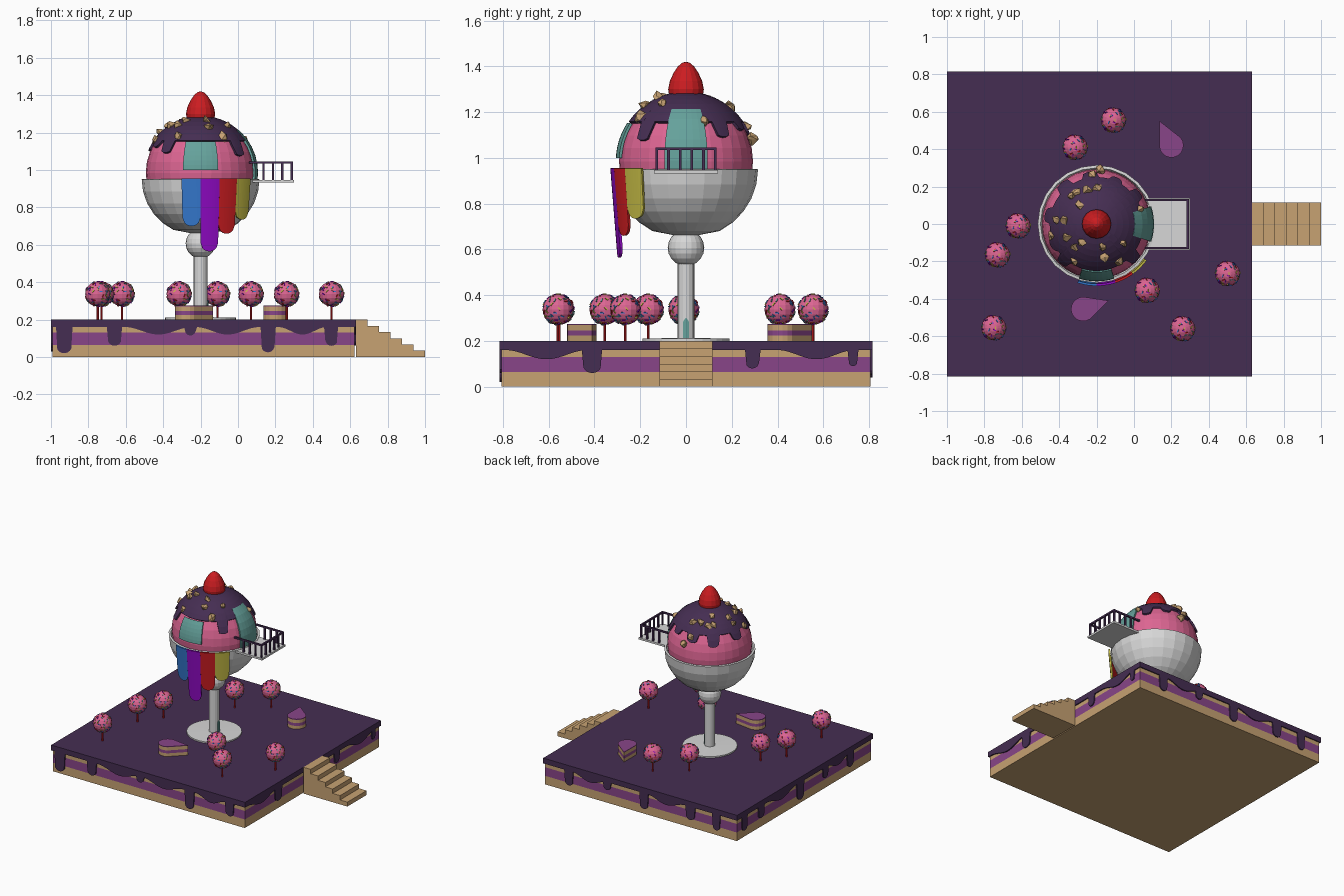
import bpy, bmesh, math, random
from mathutils import Matrix, Vector

random.seed(4)
cube = bpy.data.objects.get("Cube")
if cube:
    bpy.data.objects.remove(cube, do_unlink=True)


def material(name, *rgb):
    m = bpy.data.materials.new(name)
    m.use_nodes = True
    m.diffuse_color = (*rgb, 1)
    m.node_tree.nodes["Principled BSDF"].inputs["Base Color"].default_value = (*rgb, 1)
    return m


TAN = material("sponge_tan", .57, .36, .17)
PLUM = material("berry_filling", .25, .06, .25)
DARK = material("dark_icing", .06, .027, .085)
PINK = material("pink_cream", .72, .13, .29)
WHITE = material("pale_china", .68, .68, .68)
RED = material("cherry_red", .6, .012, .015)
TEAL = material("teal_glass", .13, .36, .33)
BLUE = material("blue_syrup", .035, .19, .62)
VIOLET = material("violet_syrup", .28, .003, .56)
YELLOW = material("yellow_syrup", .56, .5, .06)

CX = -.2                  # centre of the sundae
SCOOP_Z, SCOOP_R = .985, .293
HALF, SLAB_X = .815, -.185


def finish(name, bm, *mats):
    bmesh.ops.recalc_face_normals(bm, faces=bm.faces)
    mesh = bpy.data.meshes.new(name)
    bm.to_mesh(mesh)
    bm.free()
    for m in mats:
        mesh.materials.append(m)
    ob = bpy.data.objects.new(name, mesh)
    bpy.context.collection.objects.link(ob)
    return ob


def box(name, lo, hi, mat):
    bm = bmesh.new()
    bmesh.ops.create_cube(bm, size=1)
    for v in bm.verts:
        v.co = [a + (b - a) * (c + .5) for a, b, c in zip(lo, hi, v.co)]
    return finish(name, bm, mat)


def prism(name, points, offset, mat):
    """Extrude a flat outline along an offset."""
    bm = bmesh.new()
    face = bm.faces.new([bm.verts.new(p) for p in points])
    ext = bmesh.ops.extrude_face_region(bm, geom=[face])["geom"]
    bmesh.ops.translate(bm, vec=offset, verts=[g for g in ext if isinstance(g, bmesh.types.BMVert)])
    return finish(name, bm, mat)


def lathe(name, profile, mat, sides=24):
    """Turn (radius, height) points about the sundae axis."""
    bm = bmesh.new()
    verts = [bm.verts.new((r, 0, z)) for r, z in profile]
    edges = [bm.edges.new(pair) for pair in zip(verts, verts[1:])]
    bmesh.ops.spin(bm, geom=verts + edges, cent=(0, 0, 0), axis=(0, 0, 1),
                   angle=math.tau, steps=sides)
    bmesh.ops.remove_doubles(bm, verts=bm.verts, dist=1e-4)
    ob = finish(name, bm, mat)
    ob.location.x = CX
    return ob


def sheet(name, nu, nv, surface, mat, thickness):
    """Grid over surface(u, v), thickened."""
    bm = bmesh.new()
    rows = [[bm.verts.new(surface(i / nu, j / nv)) for i in range(nu + 1)] for j in range(nv + 1)]
    for a, b in zip(rows, rows[1:]):
        for i in range(nu):
            bm.faces.new((a[i], a[i + 1], b[i + 1], b[i]))
    bmesh.ops.remove_doubles(bm, verts=bm.verts, dist=1e-5)
    ob = finish(name, bm, mat)
    ob.location.x = CX
    mod = ob.modifiers.new("thickness", "SOLIDIFY")
    mod.thickness, mod.offset = thickness, 0
    return ob


def polar(r, degrees, z):
    a = math.radians(degrees)
    return Vector((r * math.cos(a), r * math.sin(a), z))


def on_scoop(r, lon, z):
    return polar(math.sqrt(max(r * r - (z - SCOOP_Z) ** 2, 0)), lon, z)


# Layered cake slab
inner = HALF - .008
for name, z0, z1, mat in (("slab_bottom_sponge", 0, .065, TAN), ("slab_filling", .065, .13, PLUM),
                          ("slab_top_sponge", .13, .165, TAN)):
    box(name, (SLAB_X - inner, -inner, z0), (SLAB_X + inner, inner, z1), mat)
box("slab_icing", (SLAB_X - HALF, -HALF, .165), (SLAB_X + HALF, HALF, .2), DARK)

# Dripping icing edges: drips are (position, half width, bottom), sags are (position, half width)
edges = {
    "front": ([(-.745, .042, .02), (-.475, .037, .06), (-.07, .03, .115), (.345, .036, .025), (.685, .034, .06)],
              [(-.24, .18), (.13, .17), (.53, .13)]),
    "left": ([(-.41, .043, .06), (.29, .03, .08), (.73, .02, .09)], [(-.61, .18), (.57, .17)]),
    "back": ([(-.6, .035, .05), (-.28, .03, .1), (.03, .036, .04), (.42, .036, .06), (.64, .03, .04)],
             [(-.42, .15), (.22, .16)]),
    "right": ([(-.72, .03, .05), (-.52, .036, .07), (-.05, .04, .03), (.25, .03, .08), (.55, .036, .05)],
              [(-.28, .18), (.4, .14)]),
}


def icing_height(s, drips, sags):
    z = .16
    for c, w in sags:
        if abs(s - c) < w:
            z -= .02 * (1 + math.cos(math.pi * (s - c) / w))
    for c, w, low in drips:
        if abs(s - c) <= w:
            z = min(z, low + w - math.sqrt(w * w - (s - c) ** 2))
    return z


for turn, (side, (drips, sags)) in enumerate(edges.items()):
    steps = 240
    line = [(i / steps * 2 - 1) * HALF for i in range(steps + 1)]
    outline = [(s, -HALF, icing_height(s, drips, sags)) for s in line]
    outline += [(HALF, -HALF, .2), (-HALF, -HALF, .2)]
    skirt = prism(side + "_icing_drips", outline, (0, .01, 0), DARK)
    skirt.rotation_euler.z = turn * math.pi / 2
    skirt.location.x = SLAB_X

# Staircase
stair, x0, run = [(.63, 0)], .63, .37 / 6
for i in range(6):
    z = .2 * (6 - i) / 6
    stair += [(x0 + run * i, z), (x0 + run * (i + 1), z)]
stair.append((1, 0))
prism("staircase", [(x, -.115, z) for x, z in stair], (0, .23, 0), TAN)

# Sundae dish
lathe("dish_foot", [(0, .2), (.19, .2), (.19, .21), (.04, .213), (0, .213)], WHITE, 32)
lathe("dish_stem", [(.037, .205), (.037, .56)], WHITE, 16)
lathe("dish_knob", [(.08 * math.sin(math.pi * i / 10), .607 - .08 * math.cos(math.pi * i / 10))
                    for i in range(11)], WHITE, 20)
bowl = [(0, .652)]
for i in range(1, 7):
    a = math.pi / 2 * (.17 + .83 * i / 6)
    bowl.append((.315 * math.sin(a), .95 - .305 * math.cos(a)))
lathe("dish_bowl", bowl + [(.3, .952), (.285, .9), (.2, .78), (0, .72)], WHITE, 24)
sheet("stem_door", 4, 4, lambda u, v: polar(.039, -18 + 36 * u, .213 + v * (.07 + .017 * math.sin(math.pi * u))),
      TEAL, .004)

# Ice cream scoop
lathe("ice_cream", [(SCOOP_R * math.sin(math.pi * i / 16), SCOOP_Z - SCOOP_R * math.cos(math.pi * i / 16))
                    for i in range(17)], PINK, 32)

# Chocolate cap with drips
cap_drips = [(-42, 1.075), (36, 1.09), (66, 1.12), (98, 1.1), (130, 1.08), (170, 1.1), (205, 1.12), (228, 1.09)]


def cap_surface(u, v):
    lon = 360 * u
    low = 1.155
    for c, bottom in cap_drips:
        d = abs((lon - c + 180) % 360 - 180)
        if d < 9:
            low = min(low, bottom + .03 * (1 - math.sqrt(1 - (d / 9) ** 2)))
    r = SCOOP_R + .006
    end = math.acos((low - SCOOP_Z) / r)
    return on_scoop(r, lon, SCOOP_Z + r * math.cos(end * v))


sheet("chocolate_cap", 120, 8, cap_surface, DARK, .012)

# Strawberry on top
lathe("strawberry", [(0, 1.27), (.074, 1.275), (.078, 1.3), (.071, 1.335), (.055, 1.37),
                     (.035, 1.4), (.016, 1.416), (0, 1.42)], RED, 16)

# Curved window and balcony door
for name, lon, low, high in (("front_window", -90, 1, 1.15), ("balcony_door", 0, .945, 1.21)):
    sheet(name, 6, 6, lambda u, v: on_scoop(SCOOP_R + .008, lon - 18 + 36 * u, low + (high - low) * v), TEAL, .012)

# Syrup tongues hanging off the rim
for i, (name, low, mat) in enumerate((("blue", .7, BLUE), ("violet", .565, VIOLET),
                                      ("red", .66, RED), ("yellow", .735, YELLOW))):
    def tongue(u, v):
        t = 2 * u - 1
        z = .955 + v * (low + .045 * (1 - math.sqrt(1 - t * t)) - .955)
        return polar(.325 - .08 * (.955 - z), -108 + 18 * (i + u), z)
    sheet(name + "_syrup_tongue", 10, 5, tongue, mat, .012)

# Nut pieces scattered on the cap
nuts = [(-.11, .17), (-.02, .26), (-.09, .1), (-.05, .18), (0, .19), (-.21, .02), (-.17, .02), (-.12, -.12),
        (-.08, -.1), (.03, -.12), (.14, -.1), (.04, -.18), (.12, -.2), (.23, .08), (-.16, -.07),
        (-.12, -.2), (-.24, -.06), (-.13, .15), (.02, .29)]
bm = bmesh.new()
for x, y in nuts:
    z = SCOOP_Z + math.sqrt(max(.303 ** 2 - x * x - y * y, .01))
    chunk = bmesh.ops.create_icosphere(bm, subdivisions=1, radius=.024,
                                       matrix=Matrix.Translation((x, y, z)))["verts"]
    for v in chunk:
        v.co += Vector([random.uniform(-.009, .009) for _ in range(3)])
finish("nut_pieces", bm, TAN).location.x = CX

# Balcony with railing
box("balcony_floor", (.06, -.14, .932), (.3, .14, .947), WHITE)
rail_y, rail_x, t = .128, .287, .006


def post(x, y):
    box("railing_post", (x - t, y - t, .945), (x + t, y + t, 1.04), DARK)


for side in (-1, 1):
    y = side * rail_y
    box("side_handrail", (.06, y - t, 1.034), (rail_x + t, y + t, 1.046), DARK)
    for k in range(4):
        post(rail_x - .05 * k, y)
box("front_handrail", (rail_x - t, -rail_y, 1.034), (rail_x + t, rail_y, 1.046), DARK)
for k in range(1, 5):
    post(rail_x, -rail_y + 2 * rail_y * k / 5)

# Lollipop trees with sprinkles, sharing one mesh
bm = bmesh.new()
bmesh.ops.create_cone(bm, cap_ends=True, segments=8, radius1=.006, radius2=.006, depth=.1,
                      matrix=Matrix.Translation((0, 0, .05)))
for f in bm.faces:
    f.material_index = 1
centre = Vector((0, 0, .137))
bmesh.ops.create_uvsphere(bm, u_segments=16, v_segments=10, radius=.067, matrix=Matrix.Translation(centre))
for k in range(90):
    n = Vector([random.gauss(0, 1) for _ in range(3)]).normalized()
    place = Matrix.Translation(centre + n * .067) @ n.to_track_quat("Z", "Y").to_matrix().to_4x4()
    place = place @ Matrix.Rotation(random.uniform(0, math.pi), 4, "Z") @ Matrix.Diagonal((.016, .005, .005, 1))
    verts = bmesh.ops.create_cube(bm, size=1, matrix=place)["verts"]
    for f in {f for v in verts for f in v.link_faces}:
        f.material_index = 1 + k % 5
tree = finish("lollipop_tree", bm, PINK, RED, BLUE, YELLOW, VIOLET, TEAL)
spots = [(-.11, .555), (-.315, .41), (-.62, -.01), (-.73, -.165), (-.75, -.555), (.07, -.355), (.26, -.56), (.5, -.265)]
for k, (x, y) in enumerate(spots):
    ob = tree if k == 0 else tree.copy()
    if k:
        bpy.context.collection.objects.link(ob)
    ob.location = (x, y, .2)

# Teardrop cake slices: round centre and pointed tip
for cx, cy, tx, ty in ((.2, .42, .137, .55), (-.272, -.455, -.135, -.41)):
    aim = math.degrees(math.atan2(ty - cy, tx - cx))
    for name, z0, z1, mat in (("lower_sponge", .2, .224, TAN), ("filling", .224, .246, PLUM),
                              ("upper_sponge", .246, .27, TAN), ("glaze", .27, .275, PLUM)):
        ring = [Vector((cx, cy, 0)) + polar(.065, aim + a, z0) for a in range(65, 300, 20)]
        prism("cake_slice_" + name, ring + [(tx, ty, z0)], (0, 0, z1 - z0), mat)
